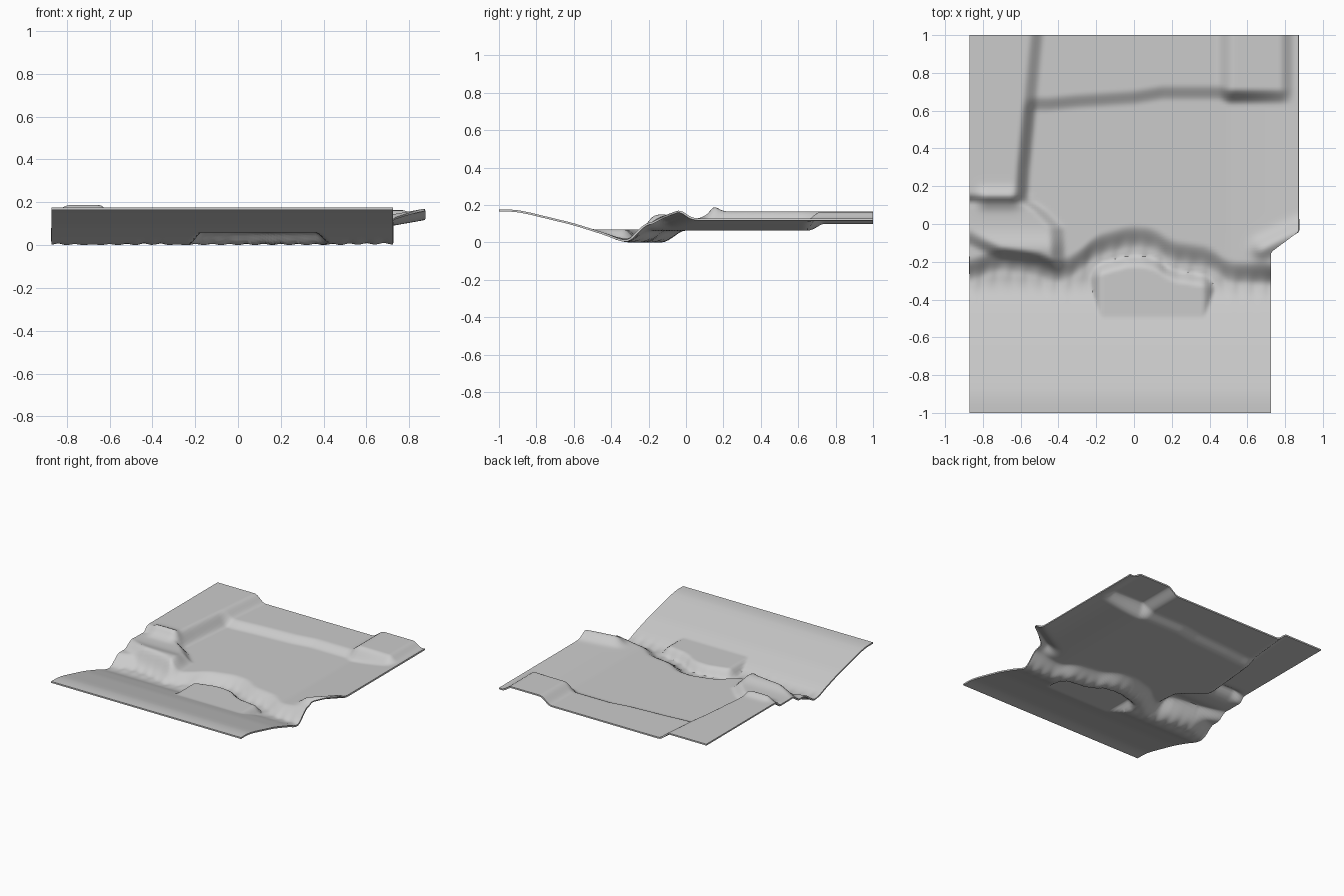
import bpy, bmesh
from math import sin, exp, pi, hypot

if "Cube" in bpy.data.objects:
    bpy.data.objects.remove(bpy.data.objects["Cube"])

NX, NY, THICK = 120, 140, 0.011


def smooth(a, b, v):
    t = min(1, max(0, (v - a) / (b - a)))
    return t * t * (3 - 2 * t)


def curve(points, v):
    """Piecewise-linear lookup through (input, output) pairs."""
    if v <= points[0][0]:
        return points[0][1]
    for (a, p), (b, q) in zip(points, points[1:]):
        if v <= b:
            return p + (q - p) * (v - a) / (b - a)
    return points[-1][1]


def mix(a, b, t):
    return a + (b - a) * t


def seg_dist(x, y, ax, ay, bx, by):
    dx, dy = bx - ax, by - ay
    t = min(1, max(0, ((x - ax) * dx + (y - ay) * dy) / (dx * dx + dy * dy)))
    return hypot(x - ax - t * dx, y - ay - t * dy)


BANK = [(-.87, -.25), (-.72, -.19), (-.55, -.21), (-.4, -.26), (-.3, -.21), (-.2, -.12),
        (-.02, -.07), (.1, -.08), (.2, -.15), (.4, -.18), (.5, -.26), (.73, -.27)]
SLOPE = [(-1, .178), (-.92, .178), (-.86, .168), (-.6, .105), (-.42, .048), (-.34, .014), (-.3, .013)]
KNOB_SOUTH = [(-.87, -.07), (-.7, -.16), (-.5, -.19), (-.4, -.24)]
CLIFF = [(.1, -.6), (.3, -.585), (.6, -.555), (1, -.515)]
STEP = [(-.45, .63), (-.3, .645), (0, .665), (.15, .69), (.45, .69), (.5, .67), (.8, .67)]


def land(x, y):
    # main plain, tilting up towards the east edge
    z = .076 + .054 * max(0, (x - .5) / .37) ** 1.3
    # northern terrace and its higher east block
    step = smooth(-.04, .05, y - curve(STEP, x))
    block = smooth(.43, .53, x) * (1 - smooth(.77, .86, x))
    top = mix(max(.112, z), .165, block)
    z = mix(z, top, step)
    # north-west plateau
    wall = 1 - smooth(-.045, .045, x - curve(CLIFF, y))
    z = mix(z, .167, wall * smooth(.07, .15, y))
    # rounded knoll above the gully
    e = curve([(-.2, -.4), (-.02, -.41), (.07, -.5), (.12, -.57)], y)
    knoll = (1 - smooth(-.05, .05, x - e)) * (1 - smooth(.09, .17, y))
    knoll_z = .128 + .024 * exp(-((y + .13) / .07) ** 2)
    s = smooth(-.05, .05, y - curve(KNOB_SOUTH, x))
    z = mix(z, mix(.085, knoll_z, s), knoll)
    # mound on the plateau rim
    m = smooth(-.86, -.78, x) * (1 - smooth(-.66, -.56, x))
    z += .033 * m * exp(-((y - .135) / .045) ** 2)
    # raised lip at the south-east corner
    d = seg_dist(x, y, .68, -.13, .88, -.035)
    return z + .042 * exp(-(d / .05) ** 2)


def height(x, y):
    yb = curve(BANK, x)
    yb = (yb + curve(BANK, x - .03) + curve(BANK, x + .03)) / 3
    low = sum(curve(SLOPE, y + k) for k in (-.03, 0, .03)) / 3
    # ledge beside the channel
    ledge = .072 * smooth(-.25, -.17, x) * (1 - smooth(.36, .46, x))
    low = max(low, ledge * (1 - smooth(-.16, -.07, y - yb)))
    # ripples in the channel bed
    bed = exp(-((y - yb + .06) / .06) ** 2)
    low += .007 * bed * sin(pi * x / .08) ** 2
    return mix(low, land(x, y), smooth(-.06, .07, y - yb))


def right_edge(y):
    return curve([(-.15, .725), (-.04, .872)], y)


# terrain sheet
bm = bmesh.new()
rows = []
for j in range(NY + 1):
    y = -1 + 2 * j / NY
    xr = right_edge(y)
    rows.append([bm.verts.new((x, y, height(x, y)))
                 for x in (mix(-.872, xr, i / NX) for i in range(NX + 1))])
for a, b in zip(rows, rows[1:]):
    for i in range(NX):
        bm.faces.new((a[i], a[i + 1], b[i + 1], b[i]))
me = bpy.data.meshes.new("terrain")
bm.to_mesh(me)
bm.free()
ob = bpy.data.objects.new("terrain", me)
bpy.context.collection.objects.link(ob)
bpy.context.view_layer.objects.active = ob
ob.select_set(True)

# thin solid shell below the surface
mod = ob.modifiers.new("shell", 'SOLIDIFY')
mod.thickness = THICK
mod.offset = -1
bpy.ops.object.modifier_apply(modifier=mod.name)
lowest = min(v.co.z for v in me.vertices)
for v in me.vertices:
    v.co.z -= lowest
bpy.ops.object.shade_smooth_by_angle(angle=0.7)
